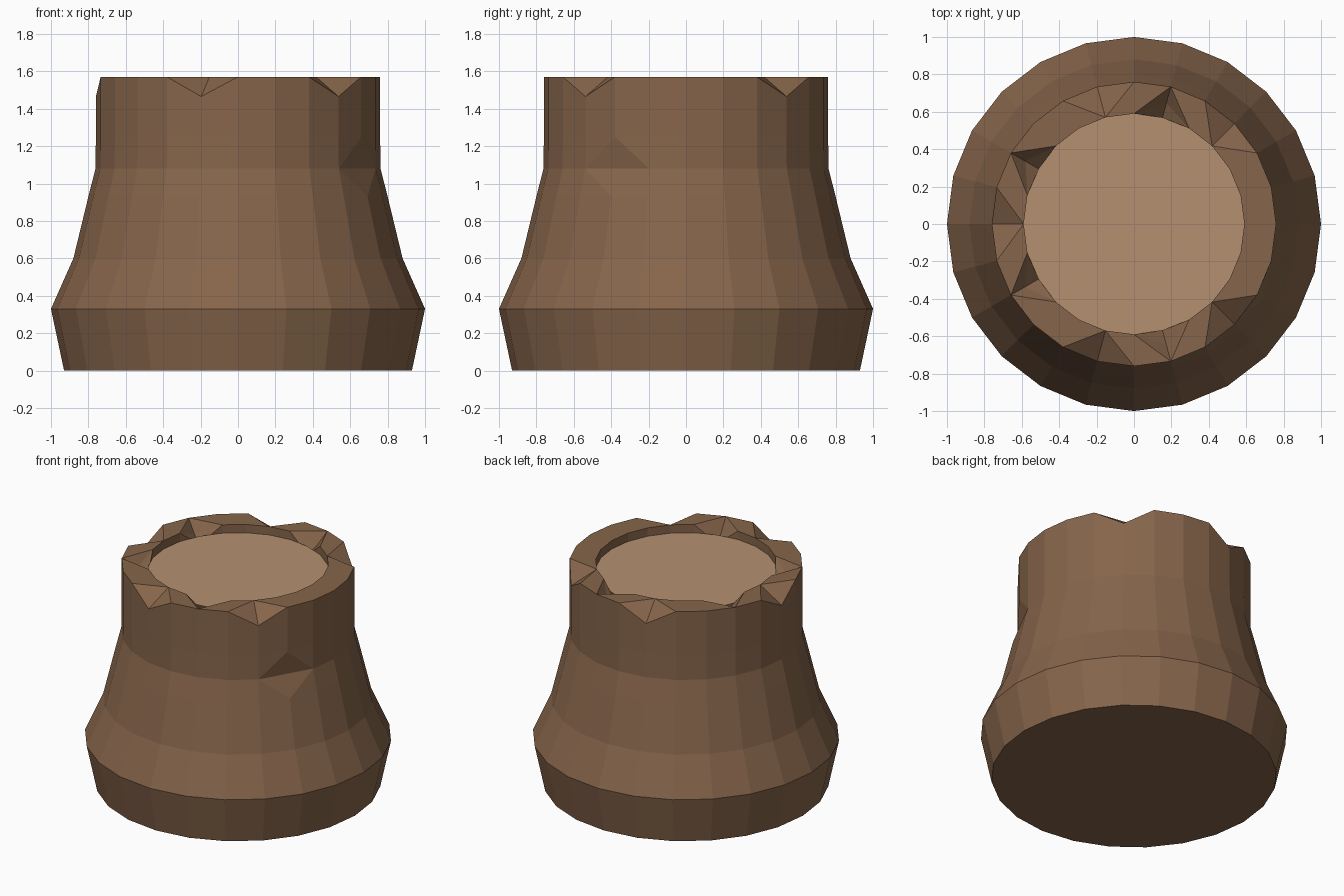
import bpy, bmesh
from math import cos, sin, radians

if "Cube" in bpy.data.objects:
    bpy.data.objects.remove(bpy.data.objects["Cube"])

N = 24
STEP = 360 / N


def material(name, rgb):
    m = bpy.data.materials.new(name)
    m.diffuse_color = (*rgb, 1)
    m.use_nodes = True
    m.node_tree.nodes["Principled BSDF"].inputs["Base Color"].default_value = m.diffuse_color
    return m


def make_object(name, bm, mat):
    me = bpy.data.meshes.new(name)
    bm.to_mesh(me)
    bm.free()
    me.materials.append(mat)
    ob = bpy.data.objects.new(name, me)
    bpy.context.collection.objects.link(ob)
    return ob


# Profile of the trunk (radius, height) from the base up and over the rim
profile = [(0.93, 0), (1.0, 0.33), (0.88, 0.60), (0.80, 0.93), (0.762, 1.08),
           (0.76, 1.25), (0.76, 1.57), (0.59, 1.57), (0.59, 1.45)]
DENT, OUTER, INNER = 4, 6, 7

# Chipped points: (ring, angle) -> (radius, height)
chips = {(OUTER, a): (0.76, 1.465) for a in (-105, -45, 45, 105, 180)}
chips.update({(INNER, a): (0.67, 1.49) for a in (-150, -75, 75, 150)})
chips[(DENT, -30)] = (0.735, 1.08)
chips = {(r, round(a / STEP) % N): p for (r, a), p in chips.items()}

# Trunk: revolved profile with chips in the rim and side
bm = bmesh.new()
rings, moved = [], set()
for r, base in enumerate(profile):
    ring = []
    for i in range(N):
        rad, z = chips.get((r, i), base)
        a = radians(i * STEP)
        v = bm.verts.new((rad * cos(a), rad * sin(a), z))
        if (r, i) in chips:
            moved.add(v)
        ring.append(v)
    rings.append(ring)
for lo, hi in zip(rings, rings[1:]):
    for i in range(N):
        j = (i + 1) % N
        q = [lo[i], lo[j], hi[j], hi[i]]
        k = next((n for n in range(4) if q[n] in moved), None)
        if k is None:
            bm.faces.new(q)
        else:
            # fold the quad beside the chipped point
            a, b, c, d = q[k:] + q[:k]
            bm.faces.new((a, b, d))
            bm.faces.new((b, c, d))
bm.faces.new(rings[0][::-1])
make_object("stump_trunk", bm, material("bark", (0.24, 0.13, 0.07)))

# Cut wood disc recessed inside the rim
bm = bmesh.new()
bm.faces.new([bm.verts.new((0.59 * cos(radians(i * STEP)),
                            0.59 * sin(radians(i * STEP)), 1.51))
              for i in range(N)])
make_object("stump_cut_top", bm, material("cut_wood", (0.46, 0.28, 0.16)))
